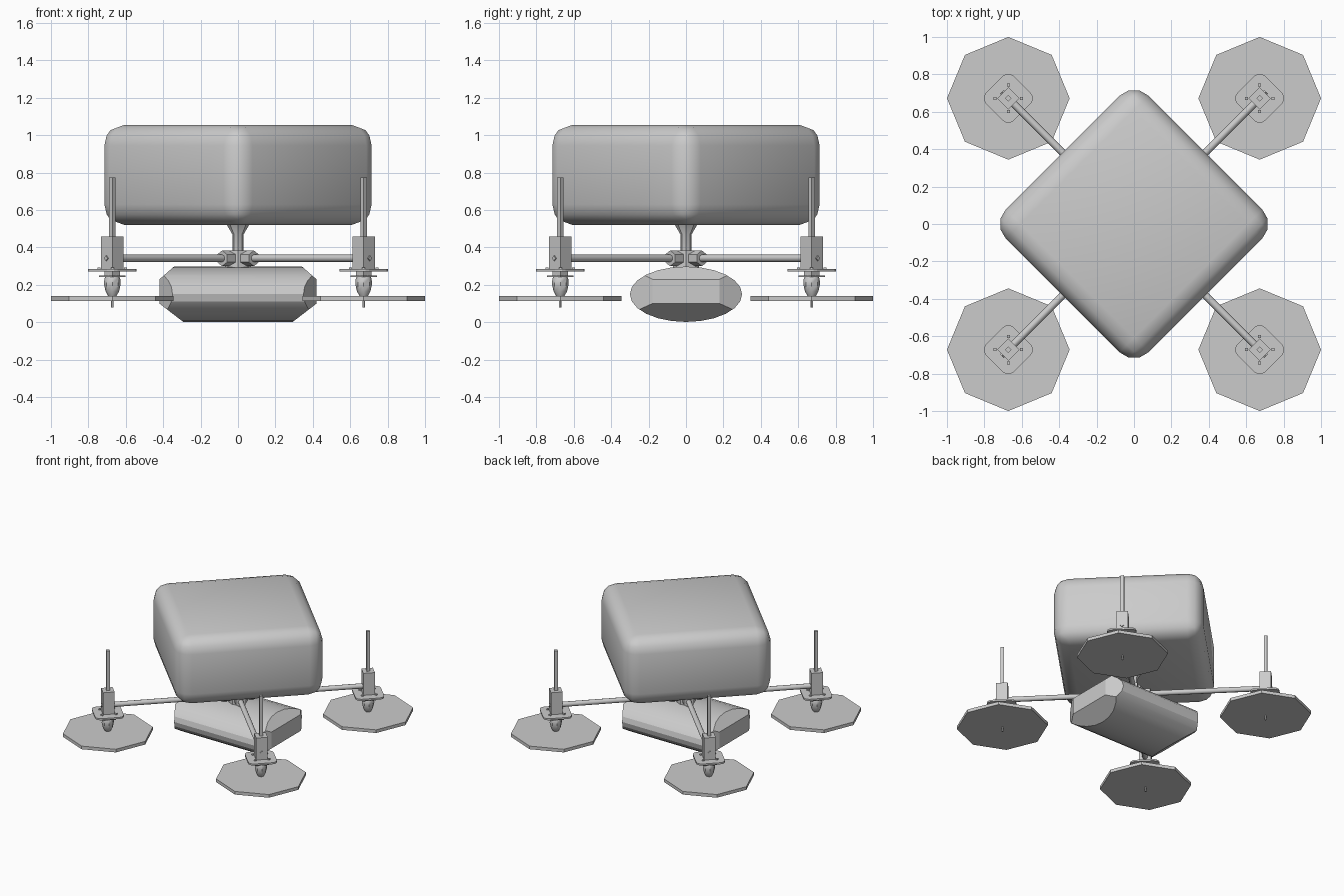
import bpy, bmesh, math
from mathutils import Vector, Matrix

cube = bpy.data.objects.get("Cube")
if cube:
    bpy.data.objects.remove(cube, do_unlink=True)

grey = bpy.data.materials.new("light_grey")
grey.use_nodes = True
COLOUR = (0.6, 0.6, 0.6, 1)
grey.diffuse_color = COLOUR
grey.node_tree.nodes["Principled BSDF"].inputs["Base Color"].default_value = COLOUR
QUARTER = math.pi / 4


def finish(name, bm, smooth=None):
    bmesh.ops.recalc_face_normals(bm, faces=bm.faces)
    mesh = bpy.data.meshes.new(name)
    bm.to_mesh(mesh)
    bm.free()
    obj = bpy.data.objects.new(name, mesh)
    bpy.context.collection.objects.link(obj)
    mesh.materials.append(grey)
    if smooth:
        bpy.ops.object.select_all(action="DESELECT")
        obj.select_set(True)
        bpy.context.view_layer.objects.active = obj
        bpy.ops.object.shade_smooth_by_angle(angle=math.radians(smooth))
    return obj


def box(name, size, centre, turn=QUARTER, bevel=0, segments=3, upright_only=False, smooth=None):
    bm = bmesh.new()
    bmesh.ops.create_cube(bm, size=1)
    bmesh.ops.scale(bm, vec=size, verts=bm.verts)
    if bevel:
        edges = [e for e in bm.edges if not upright_only
                 or abs(e.verts[0].co.z - e.verts[1].co.z) > 1e-4]
        bmesh.ops.bevel(bm, geom=edges, offset=bevel, segments=segments,
                        profile=0.5, affect="EDGES")
    bm.transform(Matrix.Translation(centre) @ Matrix.Rotation(turn, 4, "Z"))
    return finish(name, bm, smooth)


def lathe(name, profile, centre, sides=8, smooth=None):
    """Stack rings of (radius, z) and cap both ends."""
    bm = bmesh.new()
    rings = [[bm.verts.new((centre[0] + r * math.cos(math.tau * i / sides),
                            centre[1] + r * math.sin(math.tau * i / sides), z))
              for i in range(sides)] for r, z in profile]
    for a, b in zip(rings, rings[1:]):
        for i in range(sides):
            j = (i + 1) % sides
            bm.faces.new((a[i], a[j], b[j], b[i]))
    bm.faces.new(rings[0])
    bm.faces.new(rings[-1])
    return finish(name, bm, smooth)


def rod(name, start, end, radius, sides=8):
    start, end = Vector(start), Vector(end)
    bm = bmesh.new()
    bmesh.ops.create_cone(bm, cap_ends=True, segments=sides, radius1=radius,
                          radius2=radius, depth=(end - start).length)
    bm.transform(Matrix.Translation((start + end) / 2)
                 @ (end - start).to_track_quat("Z", "Y").to_matrix().to_4x4())
    return finish(name, bm, 50)


# Main rounded body, standing on its diagonal
box("body", (1.08, 1.08, 0.535), (0, 0, 0.788), bevel=0.11, smooth=40)

# Central mast and hub
lathe("mast", [(0.03, 0.3), (0.03, 0.47), (0.065, 0.53)], (0, 0), smooth=30)
lathe("hub", [(0.07, 0.29), (0.07, 0.385)], (0, 0))

# Belly pod: oval bar with cut ends
bm = bmesh.new()
bmesh.ops.create_cone(bm, cap_ends=True, segments=24, radius1=1, radius2=1, depth=0.84)
bm.transform(Matrix.Translation((0, 0, 0.15)) @ Matrix.Diagonal((1, 0.3, 0.148, 1))
             @ Matrix.Rotation(math.pi / 2, 4, "Y"))
for side in (-1, 1):
    cuts = [((0.34, 0, 0.3), (0.07, 0, 0.08)), ((0.29, 0, 0), (0.1, 0, -0.13)),
            ((0.35, 0.3, 0), (0.12, 0.07, 0)), ((0.35, -0.3, 0), (0.12, -0.07, 0))]
    for point, normal in cuts:
        cut = bmesh.ops.bisect_plane(
            bm, geom=bm.verts[:] + bm.edges[:] + bm.faces[:],
            plane_co=(side * point[0], point[1], point[2]),
            plane_no=(side * normal[0], normal[1], normal[2]), clear_outer=True)
        rim = [e for e in cut["geom_cut"] if isinstance(e, bmesh.types.BMEdge)]
        bmesh.ops.holes_fill(bm, edges=rim)
finish("belly_pod", bm, 25)

# Four arms with their rotor units
for sx, sy in ((1, 1), (-1, 1), (-1, -1), (1, -1)):
    tag = ("back" if sy > 0 else "front") + ("_left" if sx > 0 else "_right")
    x, y = 0.672 * sx, 0.672 * sy
    rod("arm_" + tag, (0, 0, 0.342), (x, y, 0.342), 0.02)
    rod("arm_sleeve_" + tag, (0, 0, 0.342), (0.085 * sx, 0.085 * sy, 0.342), 0.042, 6)
    box("motor_housing_" + tag, (0.084, 0.084, 0.18), (x, y, 0.37))
    box("antenna_" + tag, (0.024, 0.024, 0.33), (x, y, 0.61))
    box("motor_plate_" + tag, (0.21, 0.21, 0.013), (x, y, 0.279),
        bevel=0.04, upright_only=True)
    box("motor_collar_" + tag, (0.06, 0.06, 0.025), (x, y, 0.262))
    box("collar_tab_" + tag, (0.1, 0.1, 0.008), (x, y, 0.246))
    lathe("motor_bulb_" + tag, [(0.022, 0.14), (0.036, 0.165), (0.045, 0.205),
                                (0.042, 0.235), (0.03, 0.255)], (x, y), smooth=40)
    lathe("rotor_pin_" + tag, [(0.007, 0.08), (0.007, 0.16)], (x, y), 6)
    lathe("rotor_disc_" + tag, [(0.328, 0.115), (0.328, 0.14)], (x, y))
    rod("housing_bolt_" + tag, (x, y, 0.342), (x + 0.035 * sx, y + 0.035 * sy, 0.342), 0.014, 4)
    for k in range(4):
        a = k * math.pi / 2
        box(f"plate_bolt_{tag}_{k}", (0.016, 0.016, 0.012),
            (x + 0.07 * math.cos(a), y + 0.07 * math.sin(a), 0.288), turn=0)
